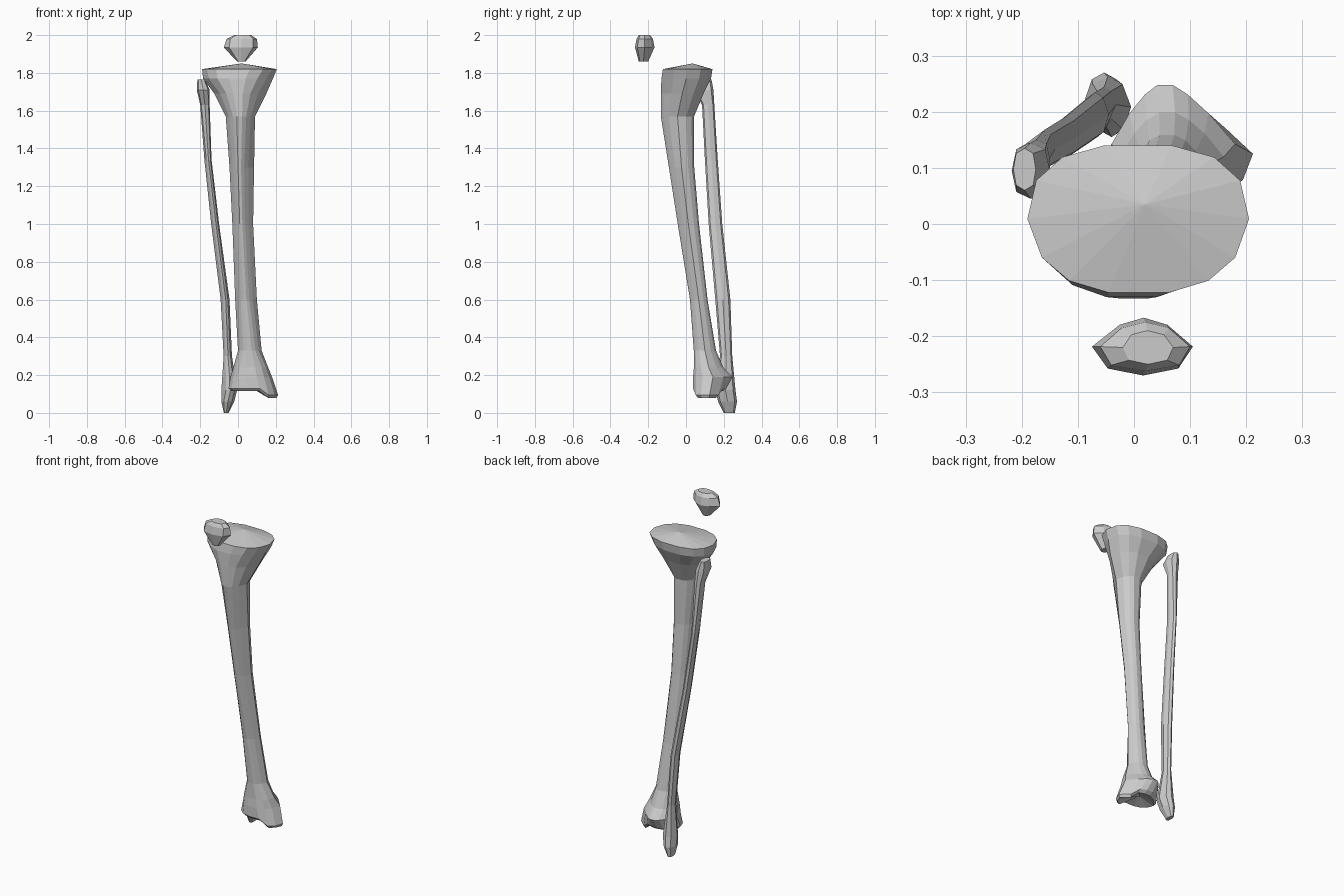
import bpy, bmesh
from math import cos, sin, pi, copysign


def ring_points(row, sides, power):
    """One cross-section: rounded box, pulled to a front crest and a back crest."""
    z, x0, x1, y0, y1, front, xf, back, xb = row
    cx, cy, rx, ry = (x0 + x1) / 2, (y0 + y1) / 2, (x1 - x0) / 2, (y1 - y0) / 2
    pts = []
    for i in range(sides):
        a = 2 * pi * i / sides
        u = copysign(abs(cos(a)) ** power, cos(a))
        v = copysign(abs(sin(a)) ** power, sin(a))
        x = cx + rx * u
        pull, target = (front, xf) if v < 0 else (back, xb)
        x += (target - x) * pull * abs(v)
        pts.append([x, cy + ry * v, z])
    return pts


def loft(name, rows, sides, power=0.8, top=None, bottom=None, edit=None):
    """Skin the sections from top to bottom; caps fan to a point if one is given."""
    bm = bmesh.new()
    rings = []
    for k, row in enumerate(rows):
        pts = ring_points(row, sides, power)
        if edit:
            pts = [edit(k, p) for p in pts]
        rings.append([bm.verts.new(p) for p in pts])
    for a, b in zip(rings, rings[1:]):
        for i in range(sides):
            j = (i + 1) % sides
            bm.faces.new((a[i], b[i], b[j], a[j]))
    for ring, tip in ((rings[0], top), (rings[-1], bottom)):
        if tip:
            c = bm.verts.new(tip)
            for i in range(sides):
                bm.faces.new((ring[i], ring[(i + 1) % sides], c))
        else:
            bm.faces.new(ring)
    bmesh.ops.recalc_face_normals(bm, faces=bm.faces)
    mesh = bpy.data.meshes.new(name)
    bm.to_mesh(mesh)
    bm.free()
    obj = bpy.data.objects.new(name, mesh)
    bpy.context.collection.objects.link(obj)
    return obj


# Shin bone: z, x range, y range, front pull and crest x, back pull and crest x
shin = [
    (1.82, -0.19, 0.205, -0.125, 0.143, 0.1, 0.02, 0.0, 0.05),
    (1.77, -0.185, 0.185, -0.133, 0.135, 0.2, -0.02, 0.0, 0.03),
    (1.69, -0.125, 0.15, -0.135, 0.095, 0.4, -0.02, 0.1, 0.02),
    (1.57, -0.065, 0.09, -0.135, 0.045, 0.4, 0.0, 0.2, 0.03),
    (1.30, -0.045, 0.085, -0.092, 0.045, 0.6, 0.0, 0.3, 0.03),
    (1.00, -0.03, 0.08, -0.045, 0.07, 0.6, 0.01, 0.3, 0.03),
    (0.60, -0.015, 0.10, 0.02, 0.115, 0.5, 0.03, 0.3, 0.05),
    (0.33, 0.0, 0.125, 0.04, 0.16, 0.3, 0.05, 0.3, 0.05),
    (0.24, -0.025, 0.16, 0.04, 0.20, 0.1, 0.06, 0.5, 0.05),
    (0.19, -0.04, 0.18, 0.035, 0.25, 0.1, 0.06, 0.6, 0.045),
    (0.13, -0.05, 0.212, 0.035, 0.215, 0.1, 0.06, 0.5, 0.05),
    (0.115, -0.035, 0.205, 0.05, 0.195, 0.1, 0.06, 0.5, 0.05),
]


def ankle_knob(k, p):
    # Inner ankle: the lowest sections dip on the inner side
    if k >= 10 and p[0] > 0.14:
        p[2] -= 0.035
    return p


loft("shin_bone", shin, 14, 0.8, top=(0.02, 0.035, 1.85),
     bottom=(0.06, 0.12, 0.14), edit=ankle_knob)

# Slim outer bone
outer = [
    (1.765, -0.215, -0.175, 0.06, 0.135, 0, 0, 0, 0),
    (1.71, -0.218, -0.15, 0.045, 0.145, 0, 0, 0, 0),
    (1.63, -0.20, -0.15, 0.085, 0.15, 0, 0, 0, 0),
    (1.34, -0.178, -0.14, 0.10, 0.168, 0.3, -0.15, 0.3, -0.16),
    (1.00, -0.142, -0.10, 0.12, 0.192, 0.4, -0.11, 0.3, -0.12),
    (0.60, -0.092, -0.045, 0.155, 0.235, 0.4, -0.06, 0.3, -0.07),
    (0.30, -0.076, -0.032, 0.18, 0.245, 0.3, -0.05, 0.3, -0.05),
    (0.12, -0.088, -0.005, 0.155, 0.262, 0.4, -0.03, 0.2, -0.05),
    (0.06, -0.088, -0.02, 0.17, 0.27, 0.2, -0.05, 0.2, -0.05),
    (0.0, -0.075, -0.05, 0.20, 0.258, 0, 0, 0, 0),
]
loft("outer_bone", outer, 8)

# Kneecap
cap = [
    (2.0, -0.02, 0.07, -0.25, -0.19, 0, 0, 0.2, 0.02),
    (1.98, -0.06, 0.10, -0.262, -0.175, 0, 0, 0.4, 0.02),
    (1.935, -0.075, 0.105, -0.27, -0.167, 0.1, 0.03, 0.5, 0.02),
    (1.86, -0.005, 0.04, -0.25, -0.20, 0, 0, 0.2, 0.02),
]
loft("kneecap", cap, 8)
